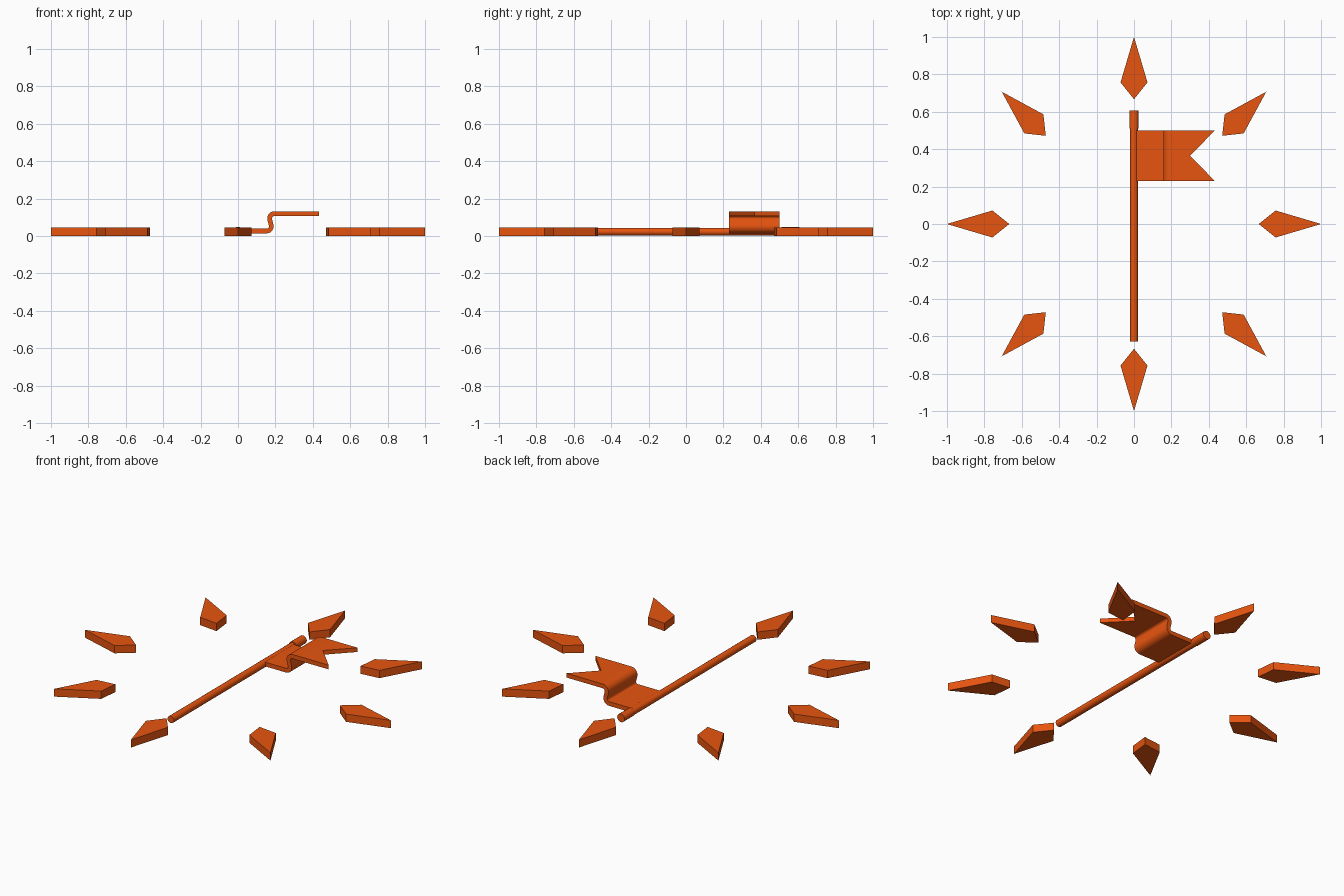
import bpy, bmesh
from math import radians, pi, cos, sin
from mathutils import Matrix

if "Cube" in bpy.data.objects:
    bpy.data.objects.remove(bpy.data.objects["Cube"])

orange = bpy.data.materials.new("orange")
orange.diffuse_color = (0.8, 0.09, 0.005, 1)
orange.use_nodes = True
orange.node_tree.nodes["Principled BSDF"].inputs["Base Color"].default_value = orange.diffuse_color


def add_object(name, bm):
    bmesh.ops.recalc_face_normals(bm, faces=bm.faces)
    mesh = bpy.data.meshes.new(name)
    bm.to_mesh(mesh)
    bm.free()
    mesh.materials.append(orange)
    obj = bpy.data.objects.new(name, mesh)
    bpy.context.collection.objects.link(obj)
    return obj


def select(obj):
    bpy.ops.object.select_all(action='DESELECT')
    obj.select_set(True)
    bpy.context.view_layer.objects.active = obj


def smooth(obj):
    select(obj)
    bpy.ops.object.shade_smooth_by_angle(angle=radians(35))


def rod(name, y0, y1, radius, z):
    bm = bmesh.new()
    place = Matrix.Translation((0, (y0 + y1) / 2, z)) @ Matrix.Rotation(pi / 2, 4, 'X')
    bmesh.ops.create_cone(bm, cap_ends=True, segments=16, radius1=radius,
                          radius2=radius, depth=y1 - y0, matrix=place)
    smooth(add_object(name, bm))


# Eight kite-shaped hour markers around the ring
KITE = [(0.667, 0), (0.757, -0.072), (1.0, 0), (0.757, 0.072)]
for i in range(8):
    bm = bmesh.new()
    face = bm.faces.new([bm.verts.new((x, y, 0)) for x, y in KITE])
    top = bmesh.ops.extrude_face_region(bm, geom=[face])["geom"]
    bmesh.ops.translate(bm, vec=(0, 0, 0.046),
                        verts=[g for g in top if isinstance(g, bmesh.types.BMVert)])
    bmesh.ops.rotate(bm, verts=bm.verts, matrix=Matrix.Rotation(i * pi / 4, 3, 'Z'))
    add_object(f"ray_marker_{i + 1}", bm)

# Pole lying along y, with a slightly thicker end
rod("flag_pole", -0.628, 0.52, 0.021, 0.023)
rod("pole_cap", 0.51, 0.608, 0.0245, 0.0245)


# Flag: S-bent sheet with a swallowtail notch
def arc(cx, cz, r, a0, a1, n=8):
    angles = [radians(a0 + (a1 - a0) * k / n) for k in range(n + 1)]
    return [(cx + r * cos(a), cz + r * sin(a)) for a in angles]


path = ([(0.012, 0.027)] + arc(0.153, 0.052, 0.025, -90, 13)
        + arc(0.195, 0.094, 0.026, 193, 90) + [(0.30, 0.12)])
bm = bmesh.new()
rows = [[bm.verts.new((x, y, z)) for x, z in path] for y in (0.23, 0.365, 0.50)]
for a, b in zip(rows, rows[1:]):
    for k in range(len(path) - 1):
        bm.faces.new((a[k], a[k + 1], b[k + 1], b[k]))
for row, y in ((rows[0], 0.23), (rows[2], 0.50)):
    bm.faces.new((row[-1], bm.verts.new((0.432, y, 0.12)), rows[1][-1]))
flag = add_object("flag", bm)
solid = flag.modifiers.new("thickness", 'SOLIDIFY')
solid.thickness = 0.025
solid.offset = 0
select(flag)
bpy.ops.object.modifier_apply(modifier=solid.name)
smooth(flag)
